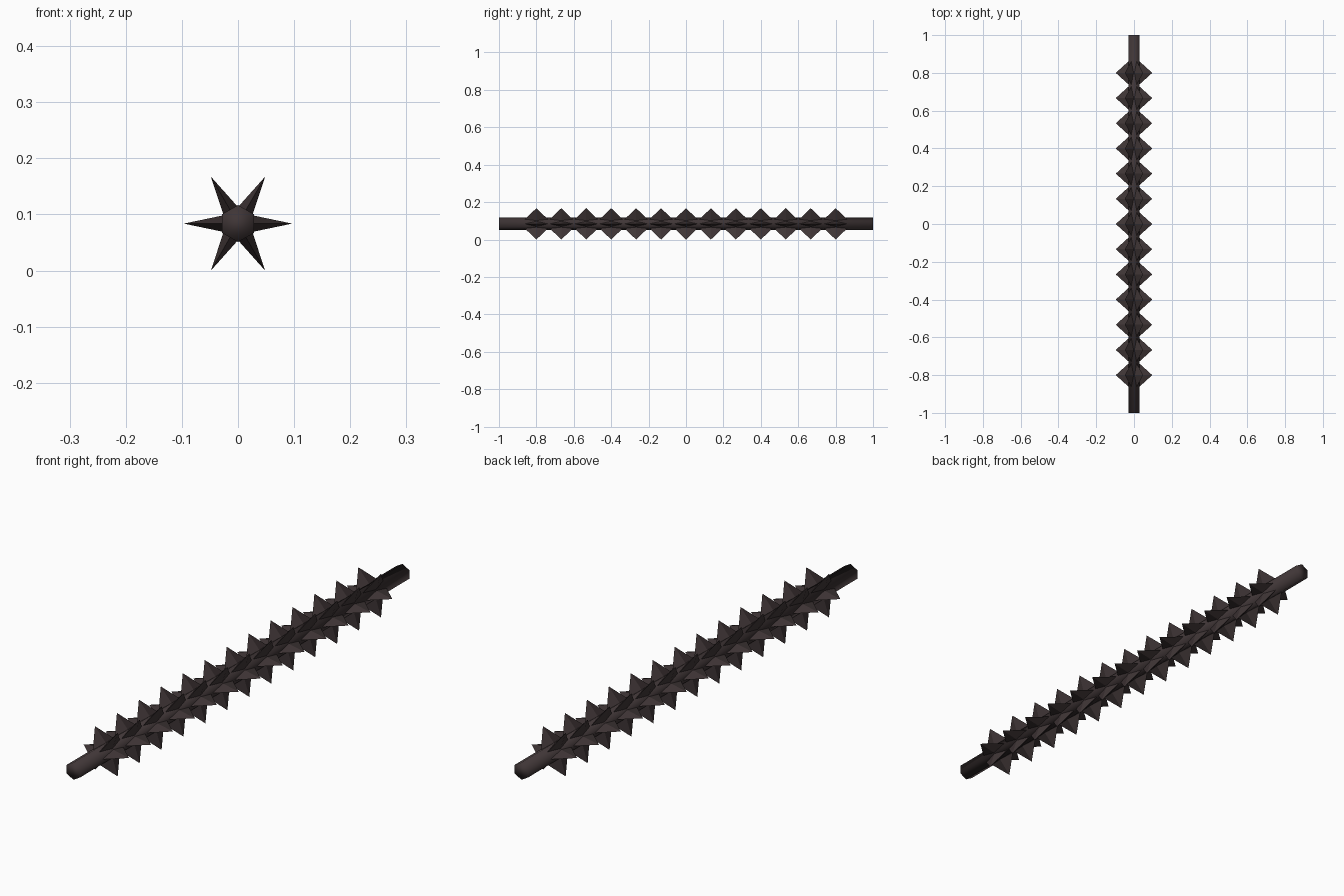
import bpy, bmesh, math
from mathutils import Matrix, Vector

if "Cube" in bpy.data.objects:
    bpy.data.objects.remove(bpy.data.objects["Cube"])

CENTRE_Z = 0.0837      # axis height of the rod
ROD_R = 0.033          # hexagon corner radius
TIP_R = 0.0966         # spike tip distance from the axis
BASE_R = 0.027         # spike base distance, just inside the rod faces
HALF_LEN, HALF_WID = 0.063, 0.0145
ROWS, STEP = 13, 0.4 / 3

mat = bpy.data.materials.new("dark_brown")
mat.diffuse_color = (0.05, 0.036, 0.037, 1)
mat.use_nodes = True
mat.node_tree.nodes["Principled BSDF"].inputs["Base Color"].default_value = mat.diffuse_color


def make_object(name, bm, smooth):
    bmesh.ops.recalc_face_normals(bm, faces=bm.faces)
    for f in bm.faces:
        f.smooth = smooth
    me = bpy.data.meshes.new(name)
    bm.to_mesh(me)
    bm.free()
    me.materials.append(mat)
    ob = bpy.data.objects.new(name, me)
    ob.location.z = CENTRE_Z
    bpy.context.collection.objects.link(ob)
    return ob


# Hexagonal rod along y, corners at top and bottom
bm = bmesh.new()
rings = []
for y in (-1, 1):
    rings.append([bm.verts.new((ROD_R * math.sin(i * math.pi / 3), y,
                                ROD_R * math.cos(i * math.pi / 3))) for i in range(6)])
for i in range(6):
    j = (i + 1) % 6
    bm.faces.new((rings[0][i], rings[0][j], rings[1][j], rings[1][i]))
for ring in rings:
    bm.faces.new(ring)
make_object("rod", bm, True)

# Flattened four-sided spikes, six around the rod in each row
bm = bmesh.new()
for row in range(ROWS):
    y = (row - (ROWS - 1) / 2) * STEP
    for k in range(6):
        rot = Matrix.Rotation(k * math.pi / 3, 4, 'Y')
        tip = bm.verts.new(rot @ Vector((TIP_R, 0, 0)) + Vector((0, y, 0)))
        base = [bm.verts.new(rot @ Vector((BASE_R, dy, dz)) + Vector((0, y, 0)))
                for dy, dz in ((-HALF_LEN, 0), (0, HALF_WID), (HALF_LEN, 0), (0, -HALF_WID))]
        for i in range(4):
            bm.faces.new((tip, base[i], base[(i + 1) % 4]))
        bm.faces.new(base)
make_object("spikes", bm, False)
